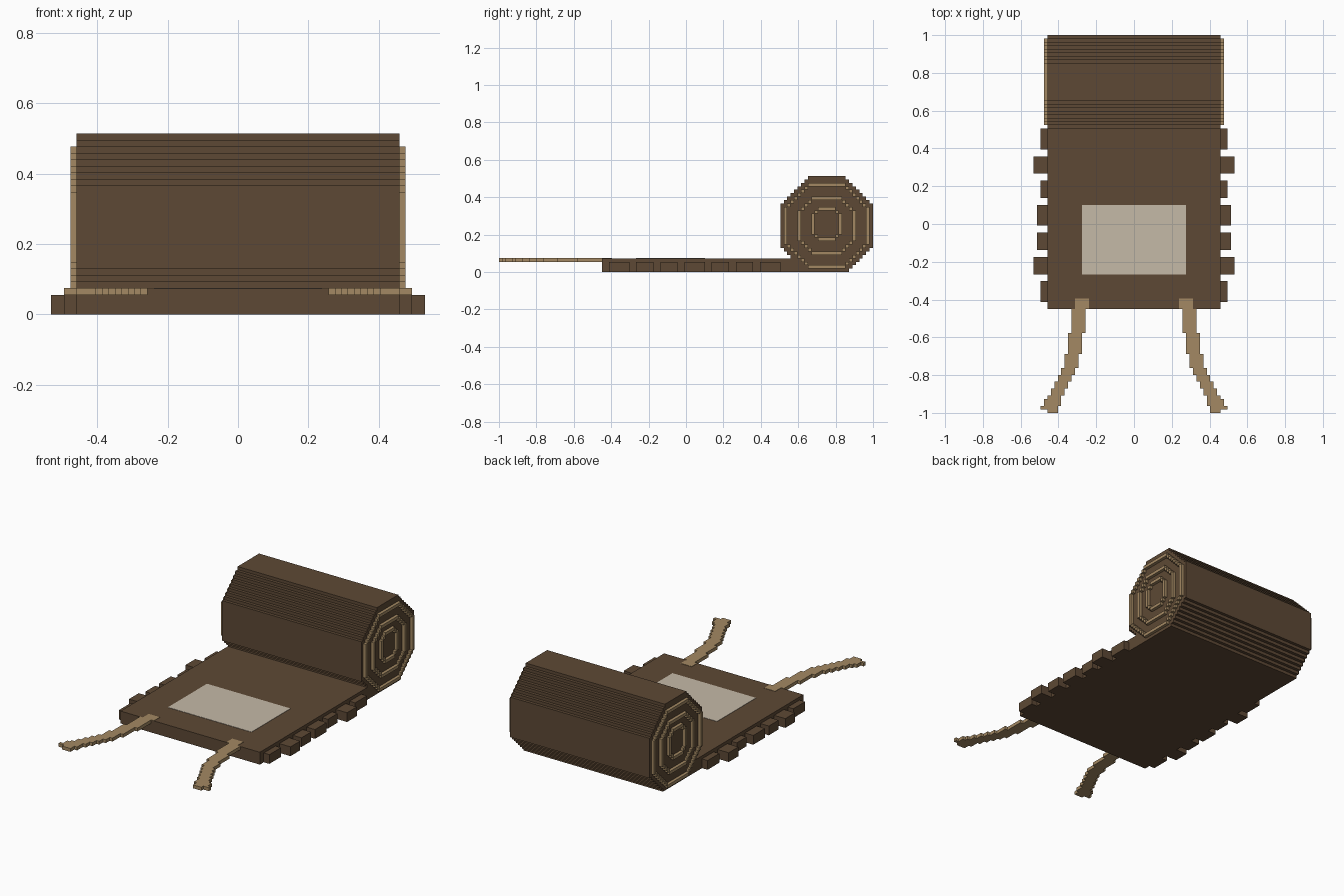
import bpy, bmesh

V = 2 / 109          # edge length of one block
HALF = 25            # half width of the blanket, in blocks
THICK = 4            # blanket thickness
ROLL_Y, ROLL_W, ROLL_H = 82, 27, 28

cube = bpy.data.objects.get("Cube")
if cube:
    bpy.data.objects.remove(cube, do_unlink=True)


def material(name, color):
    mat = bpy.data.materials.new(name)
    mat.use_nodes = True
    mat.diffuse_color = (*color, 1)
    mat.node_tree.nodes["Principled BSDF"].inputs["Base Color"].default_value = (*color, 1)
    return mat


BROWN = material("brown hide", (0.110, 0.066, 0.035))
TAN = material("tan leather", (0.37, 0.25, 0.125))
CREAM = material("cream cloth", (0.56, 0.49, 0.39))


def finish(bm, name, mat):
    bmesh.ops.recalc_face_normals(bm, faces=bm.faces)
    mesh = bpy.data.meshes.new(name)
    bm.to_mesh(mesh)
    bm.free()
    mesh.materials.append(mat)
    obj = bpy.data.objects.new(name, mesh)
    bpy.context.collection.objects.link(obj)
    return obj


def point(x, y, z):
    """Block grid to model space; y counts from the front end."""
    return (x * V, -1 + y * V, z * V)


def add_box(bm, xs, ys, zs):
    corners = bmesh.ops.create_cube(bm, size=1)["verts"]
    for v in corners:
        v.co = point(xs[v.co.x > 0], ys[v.co.y > 0], zs[v.co.z > 0])


def boxes(name, mat, parts):
    bm = bmesh.new()
    for xs, ys, zs in parts:
        add_box(bm, xs, ys, zs)
    return finish(bm, name, mat)


# Rolled end: stepped octagon profile pushed across the width
front, back = [], []
for r in range(ROLL_H):
    inset = max(7 - r, 0, r - 19)
    start = ROLL_Y + (7 if r < THICK else inset)
    end = ROLL_Y + ROLL_W - inset
    front += [(start, r), (start, r + 1)]
    back += [(end, r), (end, r + 1)]
outline = []
for p in front + back[::-1]:
    if len(outline) > 1 and outline[-1][0] == outline[-2][0] == p[0]:
        outline[-1] = p
    elif not outline or p != outline[-1]:
        outline.append(p)
bm = bmesh.new()
face = bm.faces.new([bm.verts.new(point(-HALF, y, z)) for y, z in outline])
side = bmesh.ops.extrude_face_region(bm, geom=[face])["geom"]
bmesh.ops.translate(bm, vec=(2 * HALF * V, 0, 0),
                    verts=[g for g in side if isinstance(g, bmesh.types.BMVert)])
finish(bm, "blanket_roll", BROWN)

# Flat part of the blanket
boxes("blanket_sheet", BROWN, [((-HALF, HALF), (30, ROLL_Y + 7), (0, THICK))])

# Sewn patch
boxes("cloth_patch", CREAM, [((-15, 15), (40, 60), (THICK - 0.1, THICK + 0.1))])


# Concentric octagon rings on the roll ends
def ring_cells(y0, y1, z0, z1, cut):
    yield (y0 + cut, y1 - cut + 1), (z0, z0 + 1)
    yield (y0 + cut, y1 - cut + 1), (z1, z1 + 1)
    for y in (y0, y1):
        yield (y, y + 1), (z0 + cut, z1 - cut + 1)
    for j in range(1, cut):
        for y in (y0 + cut - j, y1 - cut + j):
            for z in (z0 + j, z1 - j):
                yield (y, y + 1), (z, z + 1)


RINGS = [(1, 25, 1, 25, 7), (5, 21, 5, 21, 4), (9, 17, 9, 18, 2)]
# Fringe tabs: start, end, length
TABS = [(32, 38, 2), (40, 45, 4), (47, 52, 3), (54, 60, 3),
        (62, 67, 2), (69, 74, 4), (76, 82, 2)]
# Tie strap steps: inner edge, outer edge, start, end
STRAP = [(13, 17, 30, 33), (14, 18, 23, 30), (15, 19, 17, 23), (16, 20, 13, 17),
         (17, 21, 11, 13), (18, 22, 9, 11), (19, 23, 7, 9), (20, 24, 5, 7),
         (21, 25, 4, 5), (21, 26, 2, 4), (22, 27, 1, 2), (22, 25, 0, 1)]

for label, s in (("left", 1), ("right", -1)):
    def span(a, b):
        return tuple(sorted((s * a, s * b)))

    boxes(label + "_roll_rings", TAN,
          [(span(HALF, HALF + 1), (ROLL_Y + ys[0], ROLL_Y + ys[1]), zs)
           for ring in RINGS for ys, zs in ring_cells(*ring)])
    boxes(label + "_fringe", BROWN,
          [(span(HALF, HALF + n), (a, b), (0, 3)) for a, b, n in TABS])
    boxes(label + "_strap", TAN,
          [(span(i, o), (a, b), (3, THICK + 0.1)) for i, o, a, b in STRAP])
